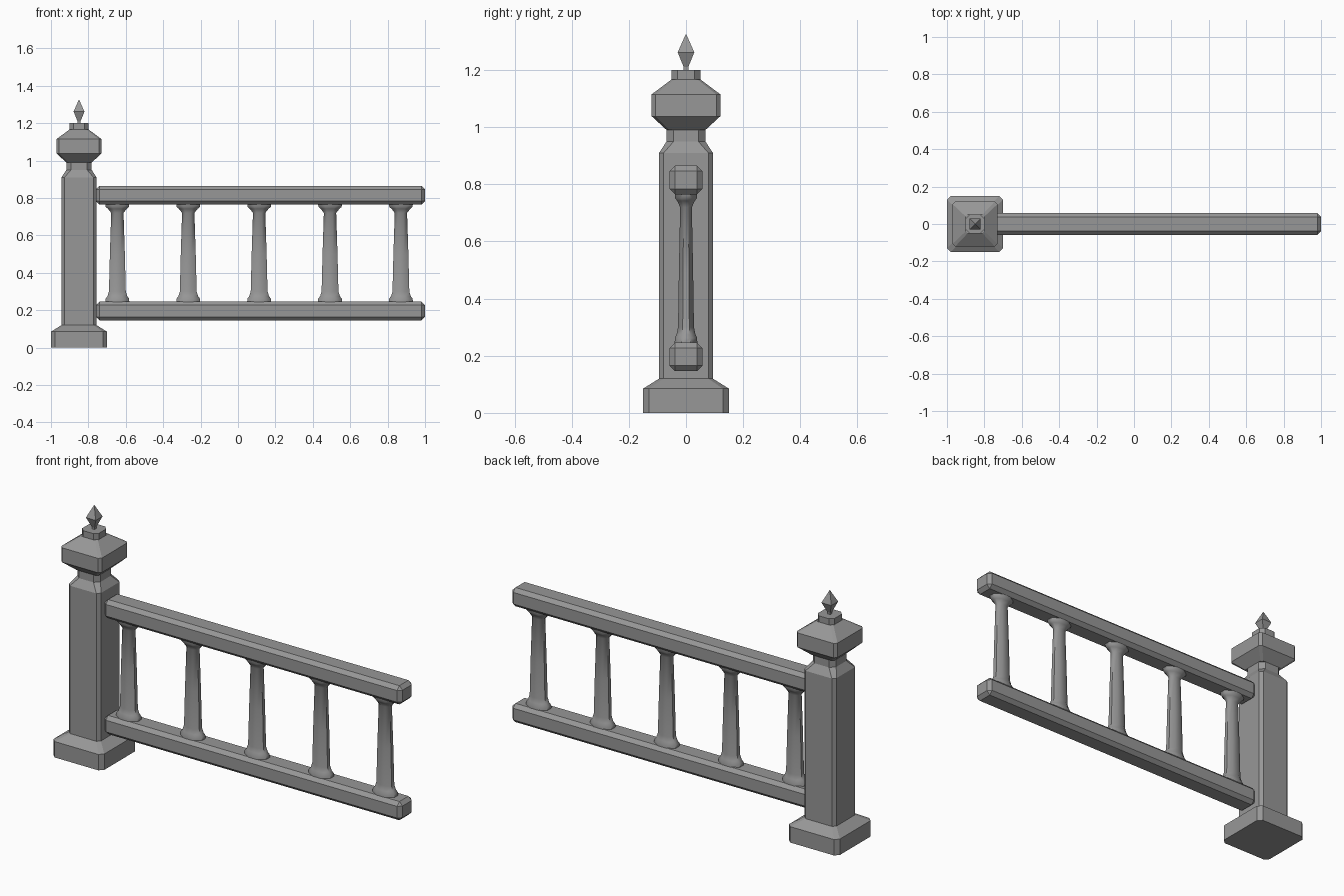
import bpy
import bmesh
import math

cube = bpy.data.objects.get("Cube")
if cube:
    bpy.data.objects.remove(cube, do_unlink=True)

stone = bpy.data.materials.new("grey stone")
stone.use_nodes = True
GREY = (0.31, 0.31, 0.31, 1)
stone.diffuse_color = GREY
stone.node_tree.nodes["Principled BSDF"].inputs["Base Color"].default_value = GREY

POST_X = -0.85


def square(half, cut):
    """Square outline with its corners cut off."""
    e = half - cut
    pts = []
    for sx, sy in ((1, 1), (-1, 1), (-1, -1), (1, -1)):
        pair = [(sx * half, sy * e), (sx * e, sy * half)]
        pts += pair if sx * sy > 0 else pair[::-1]
    return pts


def ellipse(rx, ry, sides=8):
    """Regular outline with flats facing the axes."""
    k = 1 / math.cos(math.pi / sides)
    angles = [(i + 0.5) * 2 * math.pi / sides for i in range(sides)]
    return [(rx * k * math.cos(a), ry * k * math.sin(a)) for a in angles]


def finish(name, bm, location, smooth=None):
    bmesh.ops.recalc_face_normals(bm, faces=bm.faces)
    mesh = bpy.data.meshes.new(name)
    bm.to_mesh(mesh)
    bm.free()
    mesh.materials.append(stone)
    obj = bpy.data.objects.new(name, mesh)
    obj.location = location
    bpy.context.collection.objects.link(obj)
    if smooth:
        bpy.ops.object.select_all(action="DESELECT")
        obj.select_set(True)
        bpy.context.view_layer.objects.active = obj
        bpy.ops.object.shade_smooth_by_angle(angle=math.radians(smooth))
    return obj


def loft(name, sections, x, smooth=None):
    """Skin a stack of (height, outline) sections and cap both ends."""
    bm = bmesh.new()
    rings = [[bm.verts.new((px, py, z)) for px, py in outline] for z, outline in sections]
    n = len(rings[0])
    for low, high in zip(rings, rings[1:]):
        for i in range(n):
            j = (i + 1) % n
            bm.faces.new((low[i], low[j], high[j], high[i]))
    bm.faces.new(rings[0][::-1])
    bm.faces.new(rings[-1])
    return finish(name, bm, (x, 0, 0), smooth)


# Newel post: plinth, shaft, neck and cap, as (height, half width, corner cut)
POST_PARTS = {
    "post_base": [(0, 0.15, 0.021), (0.085, 0.15, 0.021), (0.12, 0.094, 0.016)],
    "post_shaft": [(0.11, 0.094, 0.016), (0.91, 0.094, 0.016), (0.95, 0.068, 0.025)],
    "post_neck": [(0.94, 0.068, 0.025), (1.0, 0.068, 0.025)],
    "post_cap": [(0.99, 0.068, 0.01), (1.038, 0.12, 0.014),
                 (1.115, 0.12, 0.014), (1.167, 0.05, 0.01)],
    "post_top_block": [(1.16, 0.05, 0.02), (1.2, 0.05, 0.02)],
}
for part, rows in POST_PARTS.items():
    loft(part, [(z, square(h, c)) for z, h, c in rows], POST_X)

# Four-sided pointed finial
finial = [(1.195, 0.008), (1.21, 0.008), (1.262, 0.029), (1.325, 0.001)]
loft("finial", [(z, ellipse(r, r, 4)) for z, r in finial], POST_X)

# Bottom and top rails with bevelled edges
for name, z in (("bottom_rail", 0.196), ("top_rail", 0.815)):
    bm = bmesh.new()
    bmesh.ops.create_cube(bm, size=1)
    bmesh.ops.scale(bm, vec=(1.76, 0.115, 0.1), verts=bm.verts)
    bmesh.ops.bevel(bm, geom=bm.edges[:], offset=0.019, segments=1, affect="EDGES")
    finish(name, bm, (0.12, 0, z))

# Flattened, tapering balusters with flared feet and heads
BALUSTER = [(0.24, 0.064), (0.262, 0.063), (0.275, 0.053), (0.3, 0.045),
            (0.5, 0.04), (0.72, 0.033), (0.742, 0.05), (0.752, 0.062), (0.77, 0.064)]
for i in range(5):
    sections = [(z, ellipse(r, r * 0.62)) for z, r in BALUSTER]
    loft(f"baluster_{i + 1}", sections, -0.645 + i * 0.379, smooth=55)
